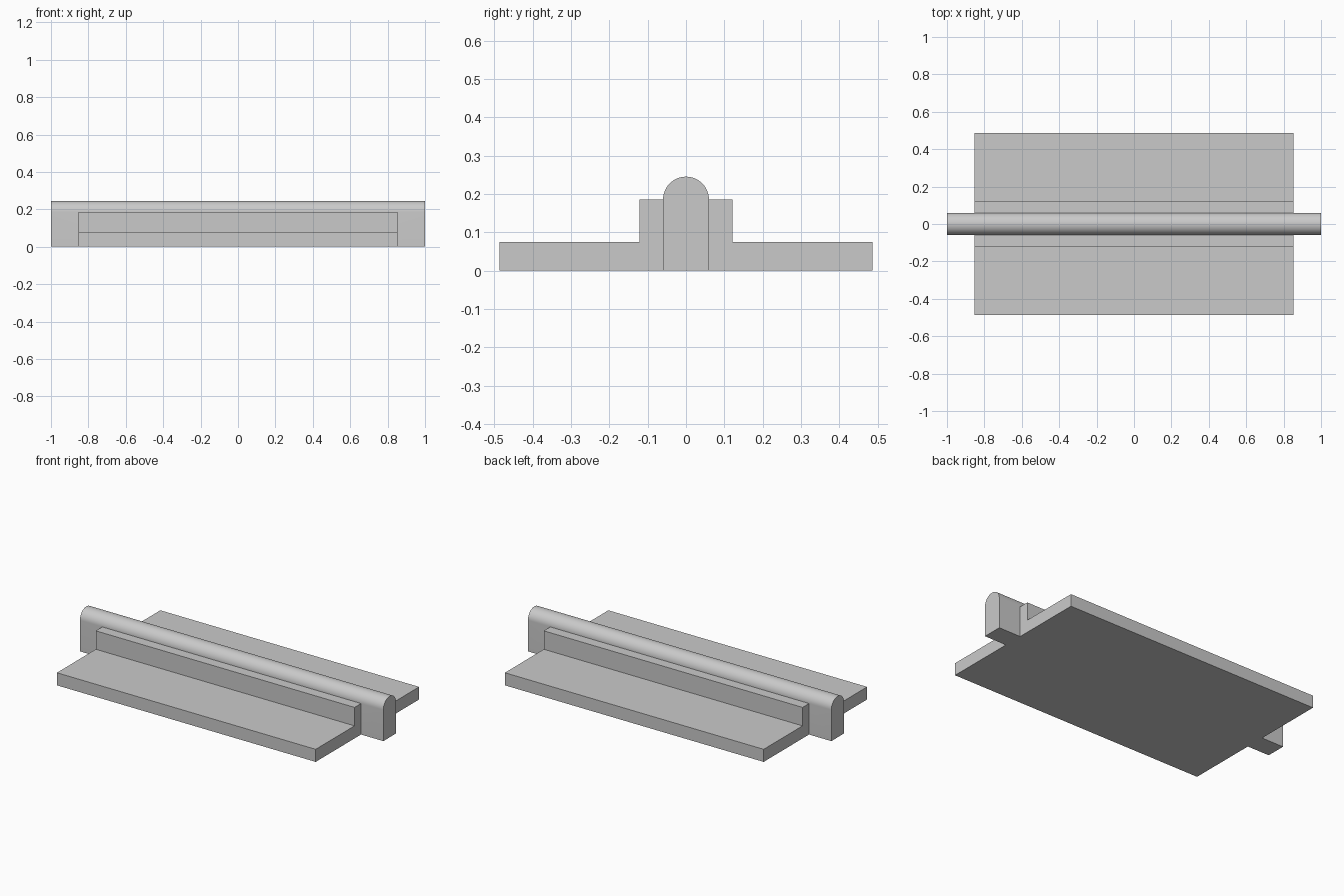
import bpy
import bmesh
import math

cube = bpy.data.objects.get("Cube")
if cube:
    bpy.data.objects.remove(cube, do_unlink=True)

GREY = (0.59, 0.59, 0.59, 1.0)
mat = bpy.data.materials.new("light grey")
mat.use_nodes = True
mat.diffuse_color = GREY
mat.node_tree.nodes["Principled BSDF"].inputs["Base Color"].default_value = GREY


def extrude_profile(name, profile, half_length):
    """Sweep a closed (y, z) outline along x, centred on the origin."""
    bm = bmesh.new()
    face = bm.faces.new([bm.verts.new((-half_length, y, z)) for y, z in profile])
    new = bmesh.ops.extrude_face_region(bm, geom=[face])["geom"]
    verts = [v for v in new if isinstance(v, bmesh.types.BMVert)]
    bmesh.ops.translate(bm, vec=(2 * half_length, 0, 0), verts=verts)
    bmesh.ops.recalc_face_normals(bm, faces=bm.faces)
    mesh = bpy.data.meshes.new(name)
    bm.to_mesh(mesh)
    bm.free()
    mesh.materials.append(mat)
    obj = bpy.data.objects.new(name, mesh)
    bpy.context.collection.objects.link(obj)
    return obj


# Stepped base: wide flange plate with a raised middle shoulder
FLANGE, FLANGE_TOP = 0.487, 0.075
SHOULDER, SHOULDER_TOP = 0.121, 0.185
right_half = [(FLANGE, 0), (FLANGE, FLANGE_TOP),
              (SHOULDER, FLANGE_TOP), (SHOULDER, SHOULDER_TOP)]
left_half = [(-y, z) for y, z in reversed(right_half)]
base = extrude_profile("stepped_base_with_rail", right_half + left_half, 0.853)

# Long rail with a rounded top, overhanging both ends
RADIUS, STEPS = 0.06, 32
arch = [(RADIUS * math.cos(math.pi * i / STEPS),
         SHOULDER_TOP + RADIUS * math.sin(math.pi * i / STEPS))
        for i in range(STEPS + 1)]
rail = extrude_profile("rounded_rail", [(RADIUS, 0)] + arch + [(-RADIUS, 0)], 1.0)

# Fuse the rail into the base as one solid
union = base.modifiers.new("fuse", 'BOOLEAN')
union.operation = 'UNION'
union.solver = 'EXACT'
union.object = rail
bpy.ops.object.select_all(action='DESELECT')
base.select_set(True)
bpy.context.view_layer.objects.active = base
bpy.ops.object.modifier_apply(modifier=union.name)
bpy.data.objects.remove(rail, do_unlink=True)

# Smooth arch, sharp corners
bpy.ops.object.shade_smooth_by_angle(angle=math.radians(30))
